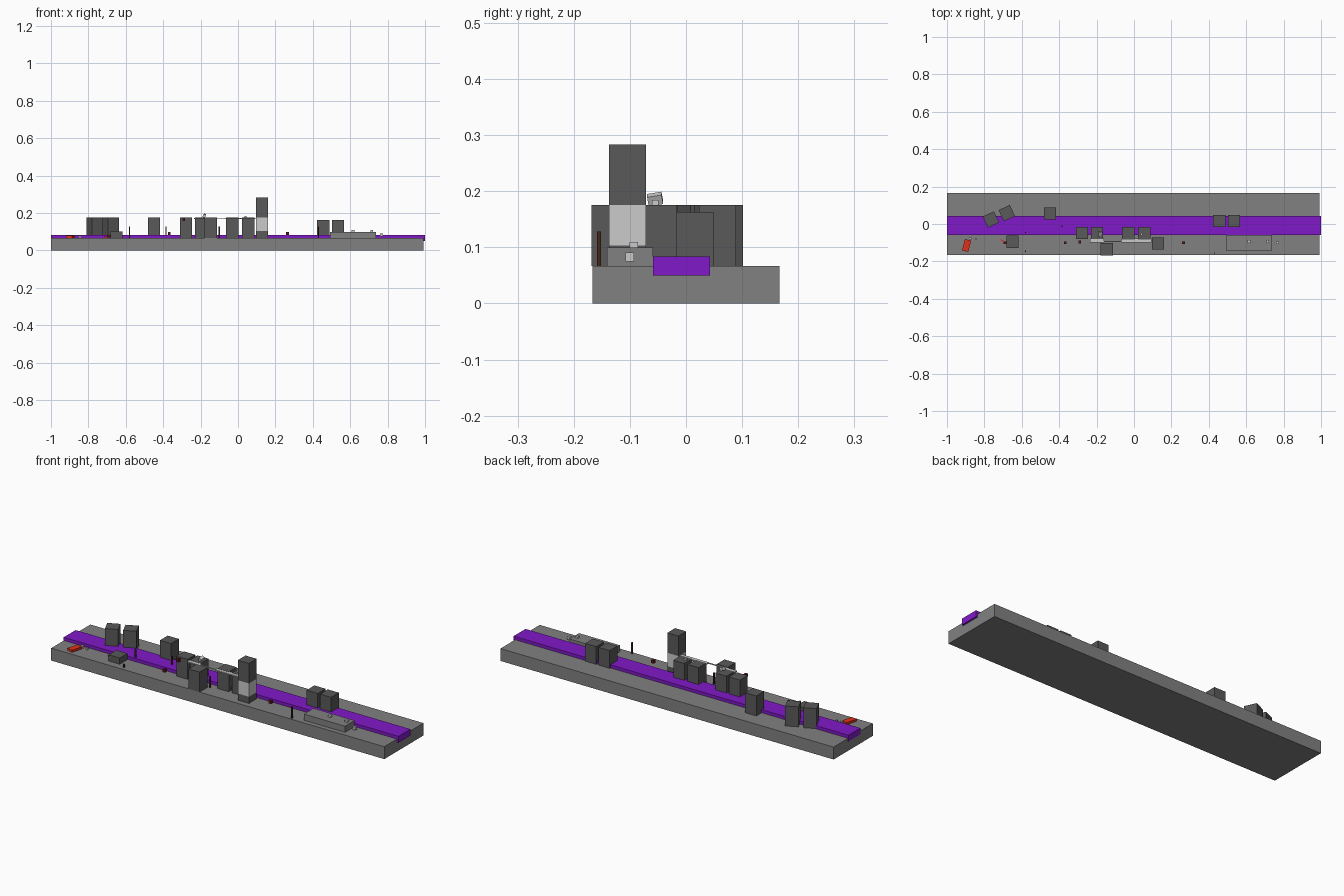
import bpy, math


def material(name, r, g, b):
    m = bpy.data.materials.new(name)
    m.diffuse_color = (r, g, b, 1)
    return m


STONE = material("stone_grey", 0.22, 0.22, 0.22)
DARK = material("dark_grey", 0.1, 0.1, 0.1)
LIGHT = material("light_grey", 0.55, 0.55, 0.55)
PURPLE = material("purple", 0.22, 0.01, 0.58)
RED = material("red", 0.75, 0.03, 0.01)
MAROON = material("maroon", 0.13, 0.01, 0.01)
BROWN = material("brown", 0.05, 0.02, 0.01)


def box(name, x, y, z0, z1, sx, sy, mat, rot=(0, 0, 0)):
    """Box centred on x, y, spanning z0 to z1."""
    bpy.ops.mesh.primitive_cube_add(size=1, location=(x, y, (z0 + z1) / 2),
                                    rotation=[math.radians(a) for a in rot])
    o = bpy.context.object
    o.name = name
    o.dimensions = (sx, sy, z1 - z0)
    bpy.ops.object.transform_apply(location=False, rotation=False, scale=True)
    o.data.materials.append(mat)
    return o


GROUND = 0.067
ROOF = 0.175
W = 0.066

# Ground slab and purple river strip
box("ground_slab", -0.004, 0, 0, GROUND, 1.99, 0.334, STONE)
box("purple_strip", 0, -0.008, 0.05, 0.084, 2.0, 0.102, PURPLE)

# Block buildings: x, y, top height, turn
for x, y, top, turn in [
        (-0.765, 0.024, ROOF, 25), (-0.68, 0.058, ROOF, 25), (-0.449, 0.056, ROOF, 0),
        (-0.278, -0.048, ROOF, 0), (-0.198, -0.048, ROOF, 0),
        (-0.03, -0.05, ROOF, 0), (0.055, -0.05, ROOF, 0),
        (-0.145, -0.135, ROOF, 0), (-0.65, -0.095, 0.101, 0),
        (0.455, 0.016, 0.163, 0), (0.535, 0.016, 0.163, 0)]:
    box("building", x, y, max(top - 0.108, 0.03), top, W, W, DARK, (0, 0, turn))

# Tower of three stacked blocks
box("tower_base", 0.128, -0.104, GROUND, 0.103, W, W, DARK)
box("tower_middle", 0.128, -0.104, 0.103, ROOF, W, W, LIGHT)
box("tower_top", 0.128, -0.104, ROOF, 0.283, W, W, DARK)

# Roof-level ledges and the narrow bridge linking them
box("ledge_left", -0.198, -0.088, 0.168, 0.174, 0.075, 0.022, LIGHT)
box("ledge_right", 0.013, -0.088, 0.168, 0.174, 0.16, 0.022, LIGHT)
box("bridge", -0.115, -0.094, 0.170, 0.174, 0.1, 0.006, LIGHT)

# Rooftop figures
box("roof_tilted_block", -0.18, -0.055, 0.177, 0.195, 0.014, 0.026, LIGHT, (10, 25, 0))
box("roof_small_block", 0.04, -0.055, 0.174, 0.184, 0.012, 0.012, LIGHT)

# Thin posts
for x, y in [(-0.58, -0.045), (-0.58, -0.145), (-0.385, -0.012), (-0.1, -0.094), (0.43, -0.155)]:
    top = 0.085 if y == -0.145 else 0.128
    box("post", x, y, 0.05, top, 0.007, 0.007, BROWN)

# Small maroon crates
for x, y, z in [(-0.29, -0.096, 0.165), (-0.368, -0.1, 0.09), (0.265, -0.1, 0.09),
                (-0.69, -0.1, 0.076)]:
    box("crate", x, y, z - 0.008, z + 0.008, 0.015, 0.015, MAROON)
box("crate_plank", -0.705, -0.088, GROUND, 0.074, 0.02, 0.006, RED, (0, 0, -25))

# Red sled with a small pale block beside it
box("red_sled", -0.895, -0.115, GROUND, 0.079, 0.034, 0.062, RED, (0, 0, -15))
box("pale_block", -0.875, -0.078, GROUND, 0.082, 0.012, 0.012, LIGHT)
box("pale_block", -0.845, -0.08, GROUND, 0.079, 0.009, 0.009, LIGHT)

# Long low wagon with small pale blocks on it and at its end
box("wagon", 0.615, -0.1, GROUND, 0.1, 0.246, 0.082, STONE)
for x in (0.615, 0.715):
    box("wagon_block", x, -0.093, 0.095, 0.109, 0.015, 0.015, LIGHT)
box("end_block", 0.767, -0.1, 0.075, 0.091, 0.015, 0.015, LIGHT)
